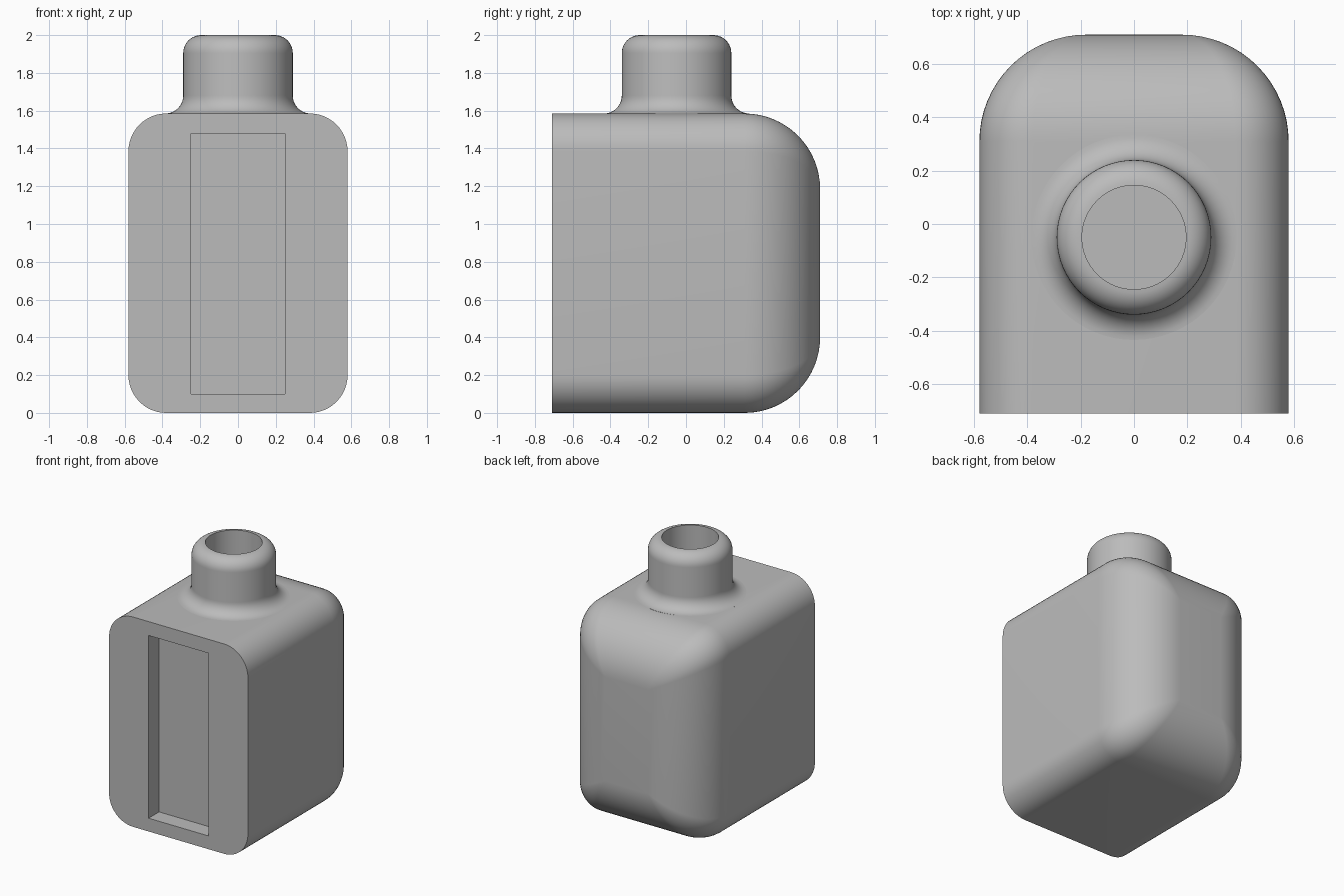
import bpy
import bmesh
from math import sin, cos, pi, radians

if "Cube" in bpy.data.objects:
    bpy.data.objects.remove(bpy.data.objects["Cube"])

# Overall dimensions
HALF_W, HALF_D, HEIGHT = 0.58, 0.71, 1.585
EDGE_R, BACK_R = 0.2, 0.4
NECK_Y, NECK_R, BORE_R, BORE_FLOOR = -0.05, 0.29, 0.195, 1.3

grey = bpy.data.materials.new("plain grey")
grey.use_nodes = True
colour = (0.5, 0.5, 0.5, 1)
grey.diffuse_color = colour
grey.node_tree.nodes["Principled BSDF"].inputs["Base Color"].default_value = colour


def finish(bm, name):
    """Turn a bmesh into a named grey object."""
    bmesh.ops.remove_doubles(bm, verts=bm.verts, dist=1e-5)
    bmesh.ops.recalc_face_normals(bm, faces=bm.faces)
    mesh = bpy.data.meshes.new(name)
    bm.to_mesh(mesh)
    bm.free()
    mesh.materials.append(grey)
    obj = bpy.data.objects.new(name, mesh)
    bpy.context.collection.objects.link(obj)
    return obj


def select_only(obj):
    bpy.ops.object.select_all(action="DESELECT")
    obj.select_set(True)
    bpy.context.view_layer.objects.active = obj


def smooth(obj):
    select_only(obj)
    bpy.ops.object.shade_smooth_by_angle(angle=radians(35))


def skin(bm, rings):
    """Join successive closed rings of vertices with quads."""
    for a, b in zip(rings, rings[1:]):
        for i in range(len(a)):
            j = (i + 1) % len(a)
            bm.faces.new((a[i], a[j], b[j], b[i]))


def lathe(name, profile, steps=64):
    """Spin a (radius, z) profile about the neck axis and cap its ends."""
    bm = bmesh.new()
    angles = [2 * pi * i / steps for i in range(steps)]
    rings = [[bm.verts.new((r * cos(a), NECK_Y + r * sin(a), z)) for a in angles]
             for r, z in profile]
    skin(bm, rings)
    bm.faces.new(rings[0])
    bm.faces.new(rings[-1])
    return finish(bm, name)


def body_ring(bm, y, inset, radius, steps=12):
    """Rounded rectangle across the body at depth y."""
    ring = []
    for quarter in range(4):
        sx = 1 if quarter in (0, 3) else -1
        sz = 1 if quarter in (0, 1) else -1
        cx = sx * (HALF_W - inset - radius)
        cz = HEIGHT / 2 + sz * (HEIGHT / 2 - inset - radius)
        for i in range(steps + 1):
            a = (quarter + i / steps) * pi / 2
            ring.append(bm.verts.new((cx + radius * cos(a), y, cz + radius * sin(a))))
    return ring


def cut(target, cutter):
    mod = target.modifiers.new("cut", "BOOLEAN")
    mod.operation = "DIFFERENCE"
    mod.solver = "EXACT"
    mod.object = cutter
    select_only(target)
    bpy.ops.object.modifier_apply(modifier=mod.name)
    bpy.data.objects.remove(cutter)


# Body: straight from the front, then closing in around the large back fillet
bm = bmesh.new()
rings = [body_ring(bm, -HALF_D, 0, EDGE_R)]
for i in range(17):
    a = i / 16 * pi / 2
    inset = BACK_R * (1 - cos(a))
    rings.append(body_ring(bm, HALF_D - BACK_R + BACK_R * sin(a), inset,
                           EDGE_R * (1 - inset / BACK_R)))
skin(bm, rings)
bm.faces.new(rings[0])
bm.faces.new(rings[-1])
body = finish(bm, "body")

# Shallow rectangular recess in the front
bm = bmesh.new()
bmesh.ops.create_cube(bm, size=1)
for v in bm.verts:
    v.co = (v.co.x * 0.5, -HALF_D + v.co.y * 0.25, 0.79 + v.co.z * 1.38)
cut(body, finish(bm, "recess_cutter"))

# Room in the body for the bore of the neck
cut(body, lathe("bore_cutter", [(0.24, BORE_FLOOR - 0.02), (0.24, HEIGHT + 0.1)]))
smooth(body)

# Neck: flared foot, straight wall, rounded lip and open bore
FOOT_R, LIP_R = 0.095, NECK_R - BORE_R
quarter_turn = [i / 10 * pi / 2 for i in range(11)]
profile = [(NECK_R + FOOT_R * (1 - sin(a)), HEIGHT + FOOT_R * (1 - cos(a)))
           for a in quarter_turn]
profile += [(BORE_R + LIP_R * cos(a), 2 - LIP_R + LIP_R * sin(a)) for a in quarter_turn]
profile.append((BORE_R, BORE_FLOOR))
bm_profile = [(NECK_R + FOOT_R, HEIGHT - 0.04)] + profile
neck = lathe("neck", bm_profile)

# The underside is buried in the body, so leave it open around the bore
bm = bmesh.new()
bm.from_mesh(neck.data)
under = [f for f in bm.faces if len(f.verts) > 4 and f.calc_center_median().z > BORE_FLOOR + 0.1]
bmesh.ops.delete(bm, geom=under, context="FACES_ONLY")
for f in bm.faces:
    if len(f.verts) > 4 and f.normal.z < 0:
        f.normal_flip()
bm.to_mesh(neck.data)
bm.free()
smooth(neck)
